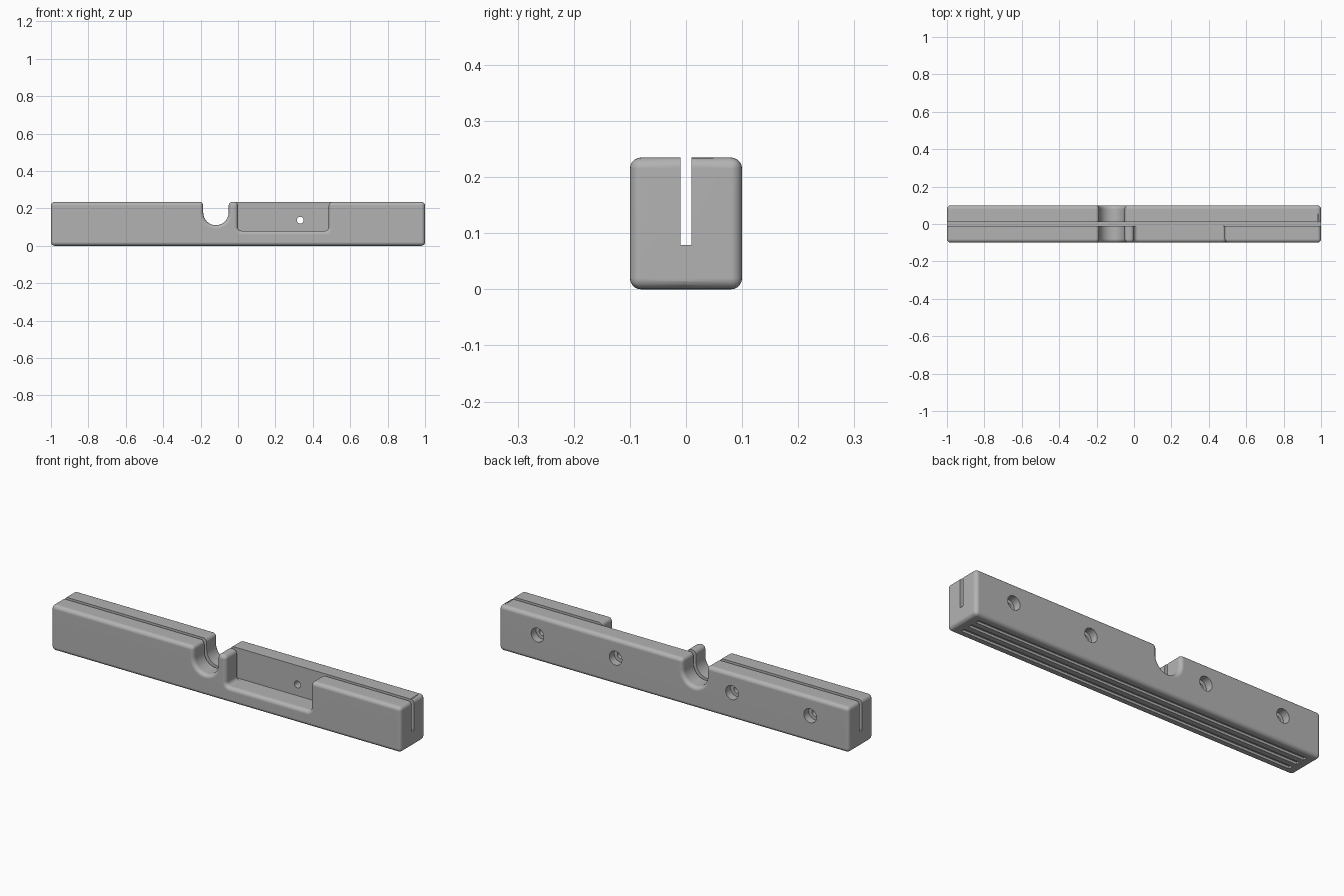
import bpy, bmesh, math
from mathutils import Matrix

if "Cube" in bpy.data.objects:
    bpy.data.objects.remove(bpy.data.objects["Cube"])

H, SLOT_Z, R = 0.235, 0.08, 0.02
grey = bpy.data.materials.new("light_grey")
grey.diffuse_color = (0.45, 0.45, 0.45, 1)
grey.use_nodes = True
grey.node_tree.nodes["Principled BSDF"].inputs["Base Color"].default_value = grey.diffuse_color


def make_object(name, bm):
    bmesh.ops.recalc_face_normals(bm, faces=bm.faces)
    mesh = bpy.data.meshes.new(name)
    bm.to_mesh(mesh)
    bm.free()
    mesh.materials.append(grey)
    obj = bpy.data.objects.new(name, mesh)
    bpy.context.collection.objects.link(obj)
    return obj


def box(name, x0, x1, y0, y1, z0, z1):
    bm = bmesh.new()
    bmesh.ops.create_cube(bm, size=1)
    bm.transform(Matrix.Translation(((x0 + x1) / 2, (y0 + y1) / 2, (z0 + z1) / 2))
                 @ Matrix.Diagonal((x1 - x0, y1 - y0, z1 - z0, 1)))
    return make_object(name, bm)


def rod(name, x, z, radius, y0, y1):
    bm = bmesh.new()
    bmesh.ops.create_cone(bm, cap_ends=True, segments=32, radius1=radius,
                          radius2=radius, depth=y1 - y0)
    bm.transform(Matrix.Translation((x, (y0 + y1) / 2, z))
                 @ Matrix.Rotation(math.pi / 2, 4, 'X'))
    return make_object(name, bm)


def arc(cx, cz, r, a0, a1, n):
    return [(cx + r * math.cos(math.radians(a0 + (a1 - a0) * i / n)),
             cz + r * math.sin(math.radians(a0 + (a1 - a0) * i / n))) for i in range(n + 1)]


def half(name, profile, y_out, y_in):
    """Extrude an x-z profile and round its outer rim and convex corners."""
    bm = bmesh.new()
    face = bm.faces.new([bm.verts.new((x, y_out, z)) for x, z in profile])
    ext = bmesh.ops.extrude_face_region(bm, geom=[face], use_keep_orig=True)
    for v in ext["geom"]:
        if isinstance(v, bmesh.types.BMVert):
            v.co.y = y_in
    bmesh.ops.recalc_face_normals(bm, faces=bm.faces)
    bm.normal_update()
    edges = []
    for e in bm.edges:
        rim = all(abs(v.co.y - y_out) < 1e-5 for v in e.verts)
        across = abs(e.verts[0].co.y - e.verts[1].co.y) > 0.01
        if rim or (across and e.calc_face_angle_signed(0) > 1):
            edges.append(e)
    bmesh.ops.bevel(bm, geom=edges, offset=R, segments=5, profile=0.5, affect='EDGES')
    return make_object(name, bm)


def boolean(target, other, operation):
    mod = target.modifiers.new(operation, 'BOOLEAN')
    mod.object, mod.operation, mod.solver = other, operation, 'EXACT'
    bpy.context.view_layer.objects.active = target
    bpy.ops.object.modifier_apply(modifier=mod.name)
    bpy.data.objects.remove(other)


# Two halves: both have the round notch, the front one also the open pocket
notch = [(-0.05, H)] + arc(-0.118, 0.178, 0.068, 0, -180, 20) + [(-0.186, H)]
pocket = ([(0.485, H)] + arc(0.465, SLOT_Z + 0.02, 0.02, 0, -90, 5)
          + arc(0.02, SLOT_Z + 0.02, 0.02, -90, -180, 5) + [(0.0, H)])
ends = [(-1, H), (-1, 0), (1, 0), (1, H)]
body = half("slotted_bar", ends + notch, 0.1, -0.005)
boolean(body, half("front_half", ends + pocket + notch, -0.1, 0.005), 'UNION')

# Lengthwise slot
boolean(body, box("slot_cutter", -1.1, 1.1, -0.01, 0.01, SLOT_Z - 0.001, H + 0.1), 'DIFFERENCE')

# Counterbored screw holes entering from the back
for x in (-0.78, -0.333, 0.333, 0.78):
    boolean(body, rod("screw_cutter", x, 0.137, 0.018, -0.06, 0.2), 'DIFFERENCE')
    boolean(body, rod("counterbore_cutter", x, 0.137, 0.036, 0.06, 0.2), 'DIFFERENCE')

# Grip grooves under the bar
for y in (-0.05, 0, 0.05):
    boolean(body, box("groove_cutter", -0.95, 0.95, y - 0.011, y + 0.011, -0.1, 0.012), 'DIFFERENCE')

# Smooth fillets, flat faces
bpy.context.view_layer.objects.active = body
body.select_set(True)
bpy.ops.object.shade_smooth_by_angle(angle=math.radians(30))
weighted = body.modifiers.new("weighted_normals", 'WEIGHTED_NORMAL')
weighted.keep_sharp = True
